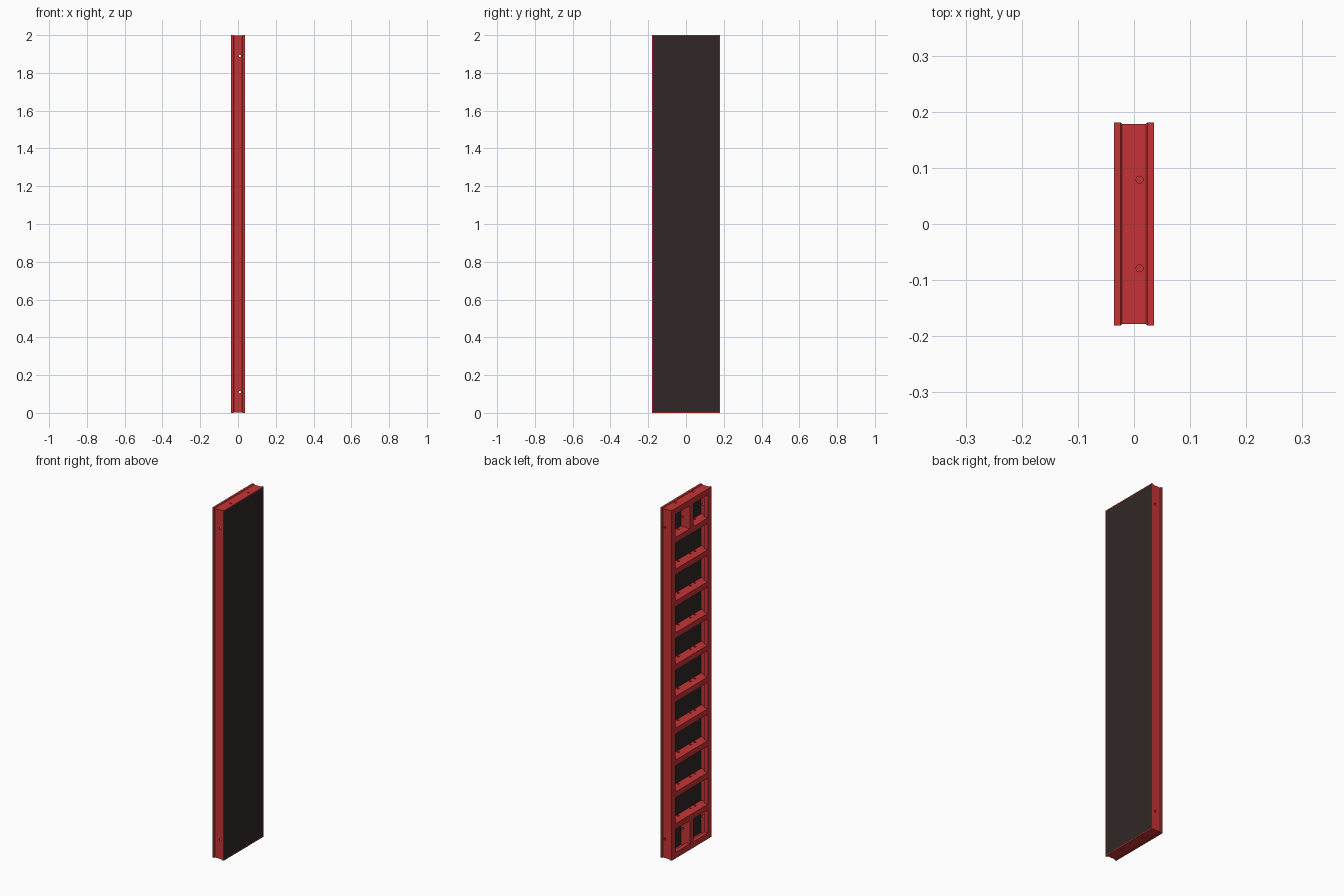
import bpy, bmesh
from mathutils import Vector

if "Cube" in bpy.data.objects:
    bpy.data.objects.remove(bpy.data.objects["Cube"])

HX, HY, H = 0.036, 0.181, 2.0
LIP = 0.034          # visible width of the back rim
RIB = 0.032          # rib thickness
WEB = 0.014          # wall depth of the edge members


def material(name, rgb):
    m = bpy.data.materials.new(name)
    m.diffuse_color = (*rgb, 1)
    m.use_nodes = True
    m.node_tree.nodes["Principled BSDF"].inputs["Base Color"].default_value = m.diffuse_color
    return m


RED = material("red_steel", (0.56, 0.034, 0.036))
DARK = material("dark_plywood", (0.031, 0.02, 0.02))


def finish(name, bm, mat):
    bmesh.ops.recalc_face_normals(bm, faces=bm.faces)
    me = bpy.data.meshes.new(name)
    bm.to_mesh(me)
    bm.free()
    ob = bpy.data.objects.new(name, me)
    bpy.context.collection.objects.link(ob)
    if mat:
        me.materials.append(mat)
    return ob


def box(name, lo, hi, mat):
    bm = bmesh.new()
    bmesh.ops.create_cube(bm, size=1)
    lo, hi = Vector(lo), Vector(hi)
    for v in bm.verts:
        v.co = (lo + hi) / 2 + v.co * (hi - lo)
    return finish(name, bm, mat)


def drill(ob, holes, axis, r=0.0062):
    """Cut round holes of length 0.1 through ob along the y or z axis."""
    bm = bmesh.new()
    for c in holes:
        ret = bmesh.ops.create_cone(bm, cap_ends=True, segments=16,
                                    radius1=r, radius2=r, depth=0.1)
        for v in ret["verts"]:
            x, y, z = v.co
            v.co = Vector(c) + (Vector((x, z, -y)) if axis == "Y" else v.co)
    cutter = finish("hole_cutter", bm, None)
    cutter.hide_render = True
    mod = ob.modifiers.new("holes", "BOOLEAN")
    mod.operation = "DIFFERENCE"
    mod.solver = "EXACT"
    mod.object = cutter
    bpy.context.view_layer.objects.active = ob
    bpy.ops.object.modifier_apply(modifier=mod.name)
    bpy.data.objects.remove(cutter)


# Outer frame: grooved edge profile (x, inset) swept round a mitred rectangle
profile = [(-HX, 0), (-0.024, 0), (-0.021, 0.003), (0.021, 0.003), (0.024, 0),
           (HX, 0), (HX, 0.005), (0.021, 0.005), (0.021, WEB),
           (-0.006, WEB), (-0.012, LIP), (-HX, LIP)]
bm = bmesh.new()
rings = []
for sy, top in ((-1, 0), (1, 0), (1, 1), (-1, 1)):
    rings.append([bm.verts.new((x, sy * (HY - d), H - d if top else d))
                  for x, d in profile])
n = len(profile)
for k in range(4):
    a, b = rings[k], rings[(k + 1) % 4]
    for i in range(n):
        j = (i + 1) % n
        bm.faces.new((a[i], a[j], b[j], b[i]))
frame = finish("edge_frame", bm, RED)

# Holes in the long sides and in the top and bottom rails
drill(frame, [(0.01, s * HY, z) for s in (-1, 1) for z in (0.11, H - 0.11)], "Y")
drill(frame, [(0.01, s * 0.079, z) for s in (-1, 1) for z in (0, H)], "Z")

# Facing board on the +x side
box("facing_board", (0.021, -HY + 0.005, 0.005),
    (HX - 0.0005, HY - 0.005, H - 0.005), DARK)

# Ten cross ribs, each with four holes
pitch = H / 11
for k in range(1, 11):
    z = k * pitch
    rib = box("cross_rib", (-HX + 0.0005, -HY + WEB - 0.002, z - RIB / 2),
              (0.021, HY - WEB + 0.002, z + RIB / 2), RED)
    drill(rib, [(0.01, y, z) for y in (-0.095, -0.055, 0.055, 0.095)], "Z")

# Upright dividers in the two end bays
for lo, hi, hz in ((WEB, pitch - RIB / 2, 0.11),
                   (H - pitch + RIB / 2, H - WEB, H - 0.11)):
    div = box("end_divider", (-HX + 0.0005, -RIB / 2, lo), (0.021, RIB / 2, hi), RED)
    drill(div, [(0.01, 0, hz)], "Y")
